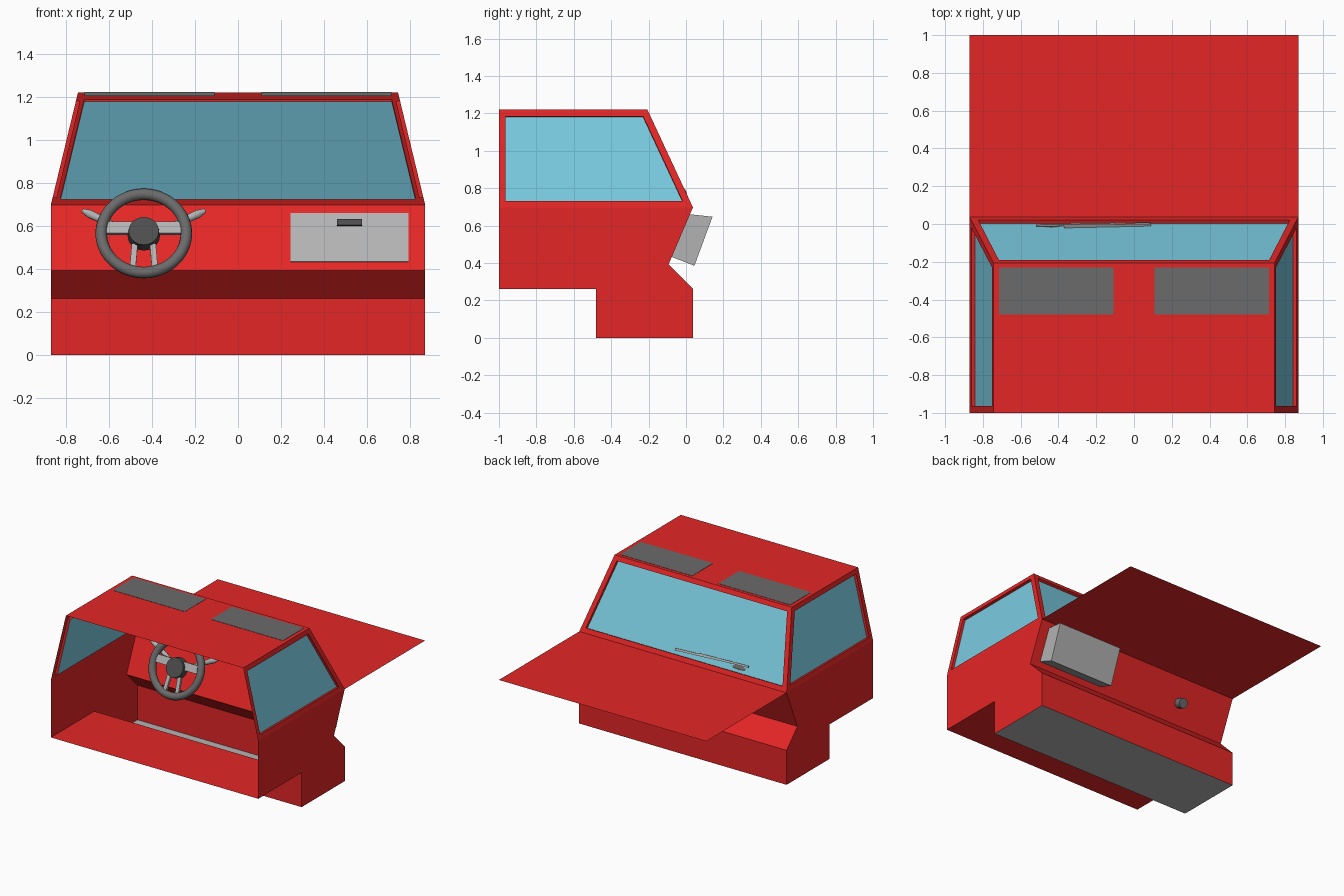
import bpy, bmesh, math
from mathutils import Vector, Matrix

if "Cube" in bpy.data.objects:
    bpy.data.objects.remove(bpy.data.objects["Cube"])


def material(name, rgb):
    m = bpy.data.materials.new(name)
    m.diffuse_color = (*rgb, 1)
    m.use_nodes = True
    m.node_tree.nodes["Principled BSDF"].inputs["Base Color"].default_value = m.diffuse_color
    return m


RED = material("red_paint", (0.78, 0.019, 0.019))
GLASS = material("blue_glass", (0.195, 0.60, 0.75))
LIGHT = material("light_grey", (0.45, 0.45, 0.45))
DARK = material("dark_grey", (0.145, 0.145, 0.145))
BLACK = material("charcoal", (0.075, 0.075, 0.075))


def finish(name, bm, *mats, matrix=None, smooth=False):
    me = bpy.data.meshes.new(name)
    if matrix:
        bm.transform(matrix)
    bm.to_mesh(me)
    bm.free()
    for m in mats:
        me.materials.append(m)
    ob = bpy.data.objects.new(name, me)
    bpy.context.collection.objects.link(ob)
    if smooth:
        bpy.ops.object.select_all(action='DESELECT')
        ob.select_set(True)
        bpy.context.view_layer.objects.active = ob
        bpy.ops.object.shade_smooth_by_angle(angle=math.radians(40))
    return ob


def plate(name, pts, mat):
    bm = bmesh.new()
    bm.faces.new([bm.verts.new(p) for p in pts])
    return finish(name, bm, mat)


def box(name, size, loc, mat, matrix=None, rot=0):
    bm = bmesh.new()
    bmesh.ops.create_cube(bm, size=1)
    bm.transform(Matrix.Translation(loc) @ Matrix.Rotation(rot, 4, 'Z') @ Matrix.Diagonal((*size, 1)))
    return finish(name, bm, mat, matrix=matrix)


def rod(name, a, b, r1, r2, mat, matrix=None, segs=24):
    a, b = Vector(a), Vector(b)
    bm = bmesh.new()
    bmesh.ops.create_cone(bm, cap_ends=True, segments=segs, radius1=r1, radius2=r2, depth=(b - a).length)
    bm.transform(Matrix.Translation((a + b) / 2) @ (b - a).to_track_quat('Z', 'Y').to_matrix().to_4x4())
    return finish(name, bm, mat, matrix=matrix, smooth=True)


def window(name, pts, outward):
    # framed panel with recessed glass
    bm = bmesh.new()
    f = bm.faces.new([bm.verts.new(p) for p in pts])
    f.normal_update()
    if f.normal.dot(Vector(outward)) < 0:
        f.normal_flip()
    bmesh.ops.inset_individual(bm, faces=[f], thickness=0.036, use_even_offset=True)
    bmesh.ops.inset_individual(bm, faces=[f], thickness=0.0002, depth=-0.02, use_even_offset=True)
    f.material_index = 1
    return finish(name, bm, RED, GLASS)


# main dimensions
W, WT = 0.87, 0.744
BELT, ROOF, FLOOR = 0.698, 1.22, 0.262
NOSE, KNEE, KZ, STEP, TOPY = 0.037, -0.093, 0.393, -0.48, -0.206

# body shell: swept strips between the profile points
profile = [(-1, FLOOR), (STEP, FLOOR), (STEP, 0), (NOSE, 0), (NOSE, FLOOR), (KNEE, KZ), (NOSE, BELT)]
strips = [("rear_floor", RED), ("floor_step", RED), ("footwell_floor", LIGHT),
          ("footwell_front", RED), ("knee_panel", RED), ("dashboard", RED)]
for (name, mat), (y0, z0), (y1, z1) in zip(strips, profile, profile[1:]):
    plate(name, [(-W, y0, z0), (-W, y1, z1), (W, y1, z1), (W, y0, z0)], mat)

# hood and roof
plate("hood", [(-W, NOSE, BELT), (W, NOSE, BELT), (W, 1, BELT), (-W, 1, BELT)], RED)
plate("roof", [(-WT, -1, ROOF), (WT, -1, ROOF), (WT, TOPY, ROOF), (-WT, TOPY, ROOF)], RED)

# doors, side windows, sun visors
for s, side in ((-1, "left"), (1, "right")):
    pts = [(s * W, y, z) for y, z in profile + [(-1, BELT)]]
    plate(side + "_door", pts if s < 0 else pts[::-1], RED)
    window(side + "_window", [(s * W, -1, BELT), (s * W, NOSE, BELT),
                              (s * WT, TOPY, ROOF), (s * WT, -1, ROOF)], (s, 0, 0))
    box(side + "_sun_visor", (0.605, 0.25, 0.017), (s * 0.412, -0.355, 1.2135), DARK)
window("windshield", [(-W, NOSE, BELT), (W, NOSE, BELT), (WT, TOPY, ROOF), (-WT, TOPY, ROOF)], (0, 1, 0.4))

# dashboard frame: x across, y up the slope, z towards the driver
up = Vector((0, NOSE - KNEE, BELT - KZ)).normalized()
out = Vector((1, 0, 0)).cross(up)


def slope_frame(origin, u, n):
    m = Matrix((Vector((1, 0, 0)), u, n)).transposed().to_4x4()
    return Matrix.Translation(origin) @ m


# glove box: side profile extruded across
bm = bmesh.new()
gp = [(-0.079, 0.434), (0.019, 0.661), (0.142, 0.648), (0.045, 0.386)]
f = bm.faces.new([bm.verts.new((0.245, y, z)) for y, z in gp])
ext = bmesh.ops.extrude_face_region(bm, geom=[f])
bmesh.ops.translate(bm, vec=(0.548, 0, 0), verts=[v for v in ext["geom"] if isinstance(v, bmesh.types.BMVert)])
bmesh.ops.recalc_face_normals(bm, faces=bm.faces)
finish("glove_box", bm, LIGHT)
G = slope_frame(Vector((0.519, -0.0005, 0.612)), up, out)
box("glove_box_handle", (0.117, 0.028, 0.022), (0, 0, 0.005), BLACK, G)

# steering wheel
S = slope_frame(Vector((-0.438, -0.108, 0.565)), up, out)
R, r, n, k = 0.198, 0.027, 40, 12
bm = bmesh.new()
rings = [[bm.verts.new(((R + r * math.cos(b)) * math.cos(a), (R + r * math.cos(b)) * math.sin(a), r * math.sin(b)))
          for b in (2 * math.pi * j / k for j in range(k))] for a in (2 * math.pi * i / n for i in range(n))]
for i in range(n):
    p, q = rings[i], rings[(i + 1) % n]
    for j in range(k):
        bm.faces.new((p[j], q[j], q[(j + 1) % k], p[(j + 1) % k]))
finish("steering_wheel_rim", bm, DARK, matrix=S, smooth=True)
rod("steering_hub", (0, 0, -0.025), (0, 0, 0.03), 0.075, 0.07, BLACK, S, 32)
rod("steering_column", (0, 0, -0.135), (0, 0, -0.02), 0.036, 0.036, DARK, S)
box("cross_spoke", (0.35, 0.058, 0.022), (0, 0.027, 0), LIGHT, S)
for s, side in ((-1, "left"), (1, "right")):
    box(side + "_lower_spoke", (0.028, 0.125, 0.02), (s * 0.047, -0.118, 0), LIGHT, S, s * 0.08)
    rod(side + "_stalk", (s * 0.02, 0.0, -0.045), (s * 0.25, 0.117, -0.045), 0.01, 0.02, LIGHT, S, 12)
    rod(side + "_stalk_tip", (s * 0.25, 0.117, -0.045), (s * 0.285, 0.135, -0.045), 0.02, 0.01, LIGHT, S, 12)

# windshield wiper lying low on the glass
wup = Vector((0, TOPY - NOSE, ROOF - BELT)).normalized()
P = slope_frame(Vector((0, NOSE, BELT)) + wup * 0.075, wup, Vector((1, 0, 0)).cross(wup) * -1)
box("wiper_blade", (0.46, 0.016, 0.014), (-0.14, 0.006, -0.010), LIGHT, P, -0.05)
box("wiper_arm", (0.42, 0.014, 0.01), (-0.31, 0.016, -0.002), LIGHT, P, -0.03)
